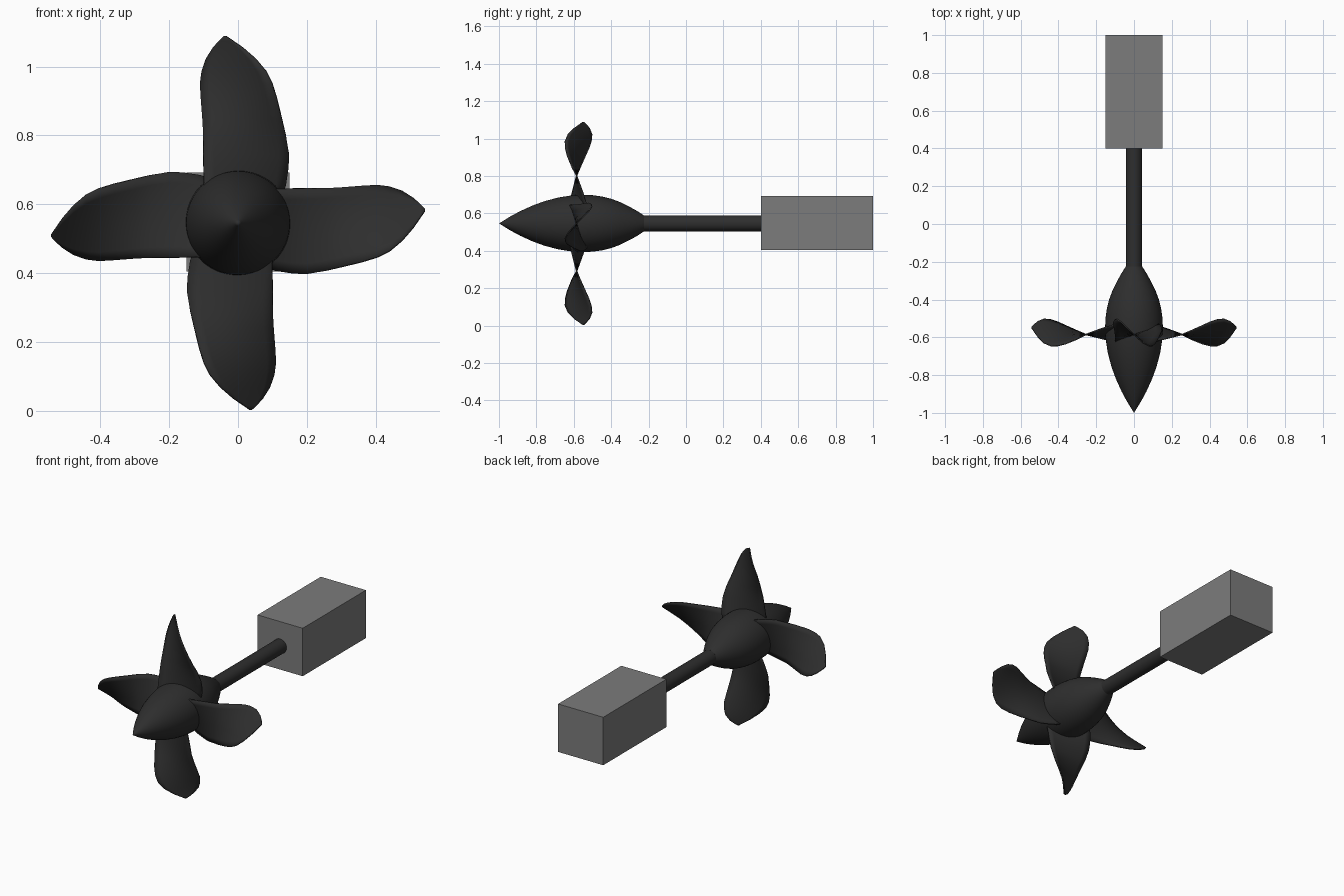
import bpy, bmesh, math
from mathutils import Matrix, Vector

if "Cube" in bpy.data.objects:
    bpy.data.objects.remove(bpy.data.objects["Cube"])

AXIS_Z = 0.546


def material(name, value):
    m = bpy.data.materials.new(name)
    m.diffuse_color = (value, value, value, 1)
    m.use_nodes = True
    m.node_tree.nodes["Principled BSDF"].inputs["Base Color"].default_value = m.diffuse_color
    return m


dark = material("dark metal", 0.027)
grey = material("motor grey", 0.2)


def finish(bm, name, mat, angle=None):
    bmesh.ops.recalc_face_normals(bm, faces=bm.faces)
    me = bpy.data.meshes.new(name)
    bm.to_mesh(me)
    bm.free()
    ob = bpy.data.objects.new(name, me)
    bpy.context.collection.objects.link(ob)
    me.materials.append(mat)
    if angle:
        bpy.ops.object.select_all(action='DESELECT')
        ob.select_set(True)
        bpy.context.view_layer.objects.active = ob
        bpy.ops.object.shade_smooth_by_angle(angle=math.radians(angle))
    return ob


def lathe(name, profile, mat, steps=48):
    """Turn (y, radius) points around the propeller axis."""
    bm = bmesh.new()
    vs = [bm.verts.new((0, y, AXIS_Z + r)) for y, r in profile]
    edges = [bm.edges.new(p) for p in zip(vs, vs[1:])]
    bmesh.ops.spin(bm, geom=vs + edges, cent=(0, 0, AXIS_Z), axis=(0, 1, 0),
                   angle=math.tau, steps=steps)
    bmesh.ops.remove_doubles(bm, verts=bm.verts, dist=1e-5)
    return finish(bm, name, mat, 35)


# Pointed hub and drive shaft
lathe("hub", [(-1, 0), (-0.985, 0.009), (-0.94, 0.037), (-0.888, 0.065),
              (-0.82, 0.096), (-0.754, 0.120), (-0.68, 0.139), (-0.61, 0.150),
              (-0.555, 0.153), (-0.5, 0.151), (-0.45, 0.144), (-0.4, 0.132),
              (-0.35, 0.113), (-0.3, 0.088), (-0.26, 0.066), (-0.225, 0.043),
              (-0.225, 0)], dark)
lathe("drive_shaft", [(-0.24, 0), (-0.24, 0.043), (0.4, 0.043), (0.4, 0)], dark, 32)

# Motor block
bm = bmesh.new()
bmesh.ops.create_cube(bm, size=1, matrix=Matrix.Translation((0, 0.7, 0.549))
                      @ Matrix.Diagonal((0.3, 0.6, 0.288, 1)))
finish(bm, "motor_block", grey)

# Blade outline: radius, left edge, right edge
OUTLINE = [(0.06, -0.095, 0.12), (0.11, -0.099, 0.138), (0.16, -0.100, 0.146),
           (0.20, -0.101, 0.148), (0.255, -0.101, 0.139), (0.30, -0.103, 0.128),
           (0.36, -0.107, 0.113), (0.404, -0.109, 0.099), (0.44, -0.104, 0.081),
           (0.477, -0.091, 0.050), (0.51, -0.070, 0.012), (0.53, -0.052, -0.017),
           (0.543, -0.038, -0.036)]
COLS = 8


def blade(name, turn):
    """Twisted sheet: the chord slope reverses near radius 0.255."""
    bm = bmesh.new()
    spin = Matrix.Rotation(turn, 4, 'Y')
    rows = []
    for r, left, right in OUTLINE:
        d = r - 0.255
        slope = min(d * (4.05 if d > 0 else 2.5), 0.98)
        row = []
        for i in range(COLS + 1):
            x = left + (right - left) * i / COLS
            p = spin @ Vector((x, -slope * x, r))
            row.append(bm.verts.new(p + Vector((0, -0.585, AXIS_Z))))
        rows.append(row)
    for a, b in zip(rows, rows[1:]):
        for i in range(COLS):
            bm.faces.new((a[i], a[i + 1], b[i + 1], b[i]))
    ob = finish(bm, name, dark, 50)
    mod = ob.modifiers.new("thickness", 'SOLIDIFY')
    mod.thickness = 0.007
    mod.offset = 0


for k in range(4):
    blade(f"blade_{k + 1}", k * math.pi / 2)
